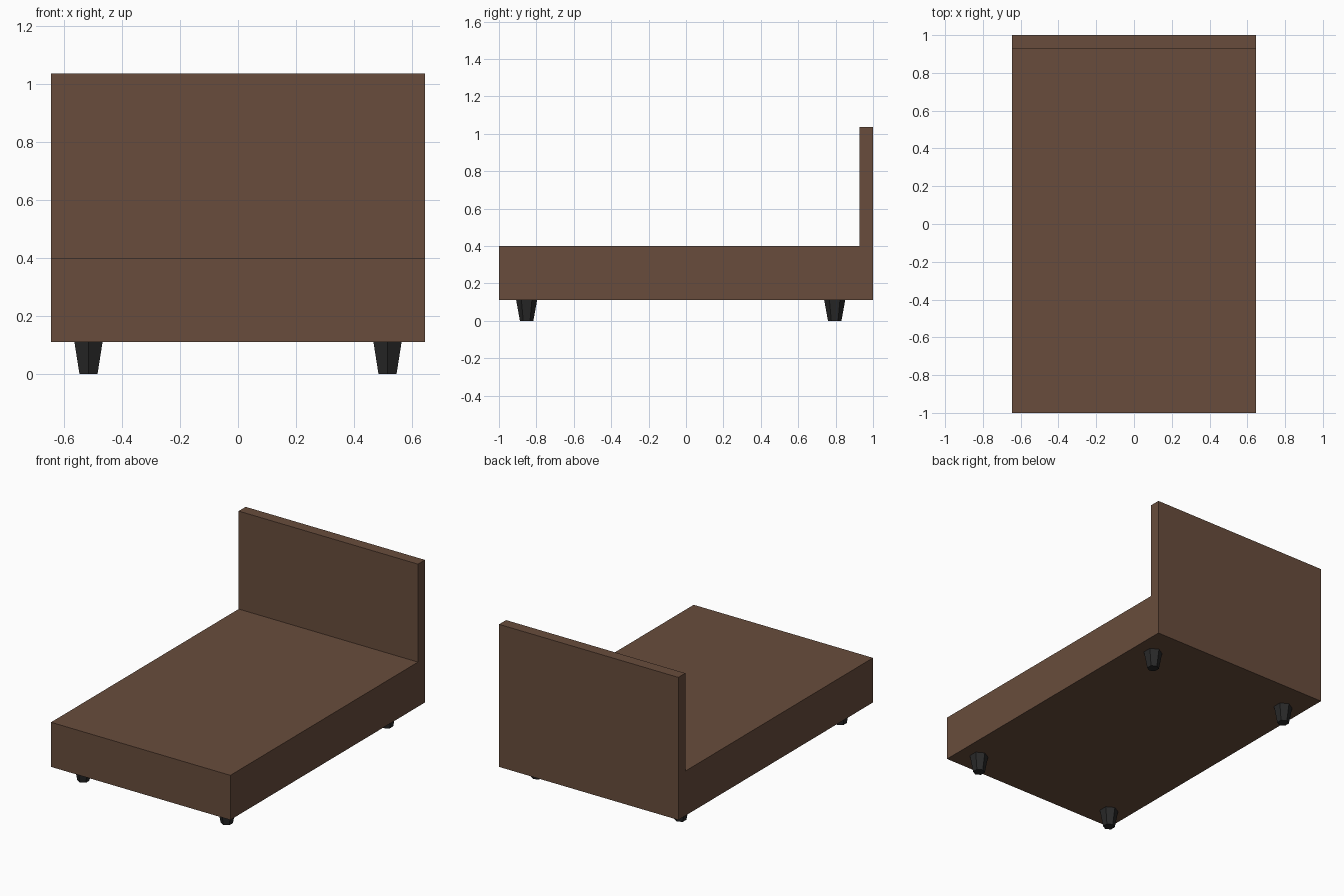
import bpy, bmesh, math

if "Cube" in bpy.data.objects:
    bpy.data.objects.remove(bpy.data.objects["Cube"])

def material(name, rgb):
    m = bpy.data.materials.new(name)
    m.diffuse_color = (*rgb, 1.0)
    m.use_nodes = True
    m.node_tree.nodes["Principled BSDF"].inputs["Base Color"].default_value = m.diffuse_color
    return m

def make_object(name, bm, mat):
    bmesh.ops.recalc_face_normals(bm, faces=bm.faces)
    me = bpy.data.meshes.new(name)
    bm.to_mesh(me)
    bm.free()
    me.materials.append(mat)
    ob = bpy.data.objects.new(name, me)
    bpy.context.collection.objects.link(ob)
    return ob

brown = material("brown upholstery", (0.138, 0.073, 0.045))
black = material("black leg", (0.022, 0.022, 0.022))

HALF_W, BASE_Z, TOP_Z, HEAD_Z, HEAD_Y = 0.645, 0.11, 0.40, 1.037, 0.928

# Bed base and headboard: one L-shaped side profile extruded across the width
profile = [(-1, BASE_Z), (1, BASE_Z), (1, HEAD_Z), (HEAD_Y, HEAD_Z),
           (HEAD_Y, TOP_Z), (-1, TOP_Z)]
bm = bmesh.new()
side = bm.faces.new([bm.verts.new((-HALF_W, y, z)) for y, z in profile])
ext = bmesh.ops.extrude_face_region(bm, geom=[side])
verts = [g for g in ext["geom"] if isinstance(g, bmesh.types.BMVert)]
bmesh.ops.translate(bm, verts=verts, vec=(2 * HALF_W, 0, 0))
make_object("bed_base_and_headboard", bm, brown)

# Four tapered hexagonal legs, with corners pointing front and back
for end, y in (("front", -0.852), ("back", 0.795)):
    for hand, x in (("left", -0.516), ("right", 0.516)):
        bm = bmesh.new()
        rings = []
        for r, z in ((0.036, 0.0), (0.056, BASE_Z)):
            rings.append([bm.verts.new((r * math.sin(i * math.pi / 3),
                                        r * math.cos(i * math.pi / 3), z))
                          for i in range(6)])
        low, high = rings
        for i in range(6):
            j = (i + 1) % 6
            bm.faces.new((low[i], low[j], high[j], high[i]))
        bm.faces.new(low)
        bm.faces.new(high)
        leg = make_object(f"{end}_{hand}_leg", bm, black)
        leg.location = (x, y, 0)
